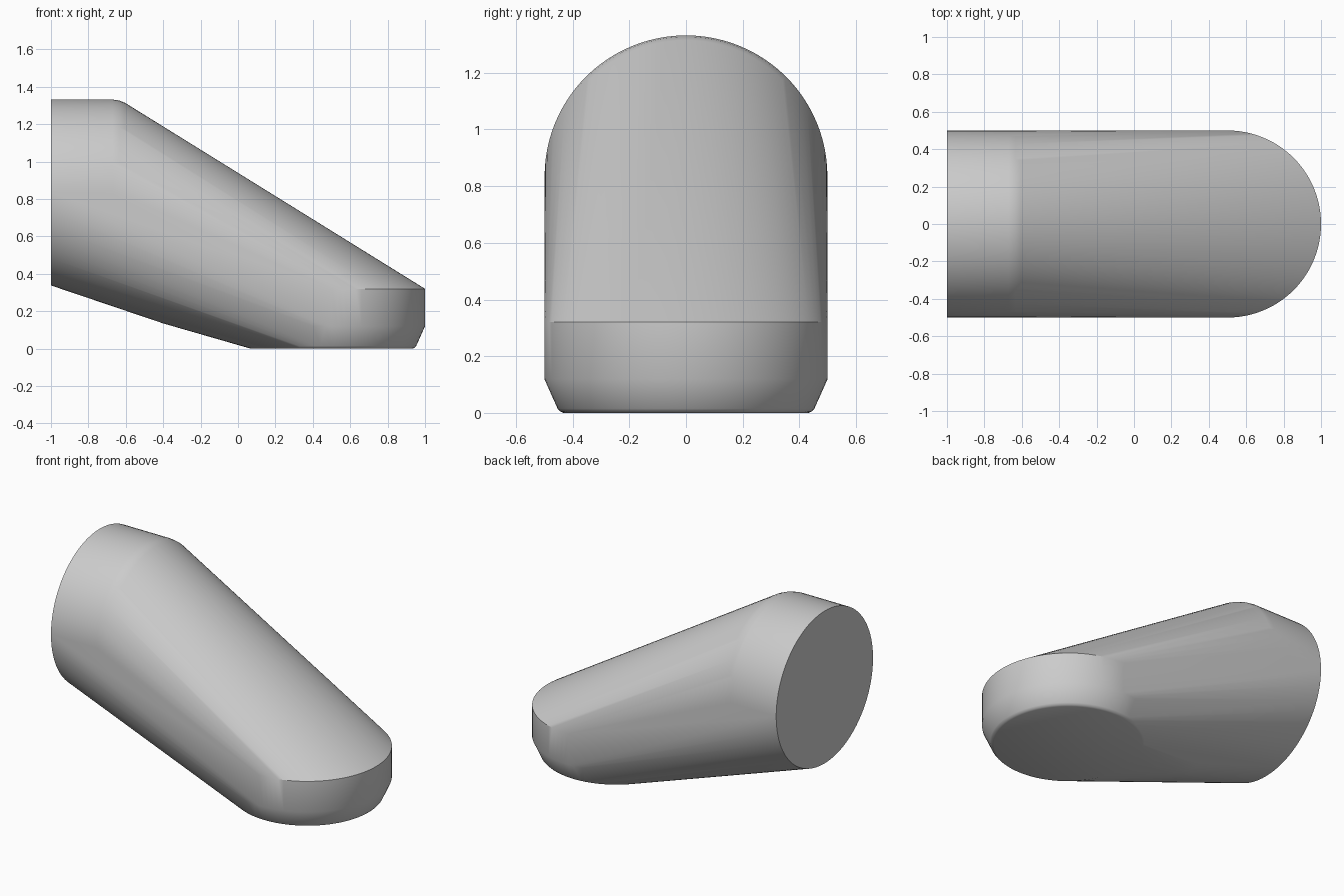
import bpy, bmesh
from math import sin, cos, tau

if "Cube" in bpy.data.objects:
    bpy.data.objects.remove(bpy.data.objects["Cube"])

SEG = 96
bm = bmesh.new()


def ring(centre, u, v):
    """Ellipse of points spanned by the half-axes u and v."""
    for i in range(SEG):
        a = tau * i / SEG
        bm.verts.new([c + p * cos(a) + q * sin(a) for c, p, q in zip(centre, u, v)])


# Round upright end and the softened bend along the top
for x, r in ((-1.0, 0.497), (-0.67, 0.497), (-0.635, 0.492), (-0.605, 0.48)):
    ring((x, 0, 0.835), (0, r + 0.002, 0), (0, 0, r))

# Leaning mid section that shapes the underside
ring((-0.51, 0, 0.70), (0, 0.499, 0), (0.11, 0, -0.565))

# Flat round foot with a tapered lower rim
for z, r in ((0.32, 0.5), (0.12, 0.5), (0.015, 0.453), (0.005, 0.444), (0.0, 0.432)):
    ring((0.5, 0, z), (r, 0, 0), (0, r, 0))

# One taut skin over all the sections
hull = bmesh.ops.convex_hull(bm, input=bm.verts[:])
unused = {g for g in hull["geom_interior"] + hull["geom_unused"]
          if isinstance(g, bmesh.types.BMVert)}
bmesh.ops.delete(bm, geom=list(unused), context="VERTS")
bmesh.ops.dissolve_limit(bm, angle_limit=0.002, verts=bm.verts[:], edges=bm.edges[:])
bmesh.ops.recalc_face_normals(bm, faces=bm.faces[:])

mesh = bpy.data.meshes.new("tapered_body")
bm.to_mesh(mesh)
bm.free()
body = bpy.data.objects.new("tapered_body", mesh)
bpy.context.collection.objects.link(body)
bpy.context.view_layer.objects.active = body
body.select_set(True)
bpy.ops.object.shade_smooth_by_angle(angle=0.5)
